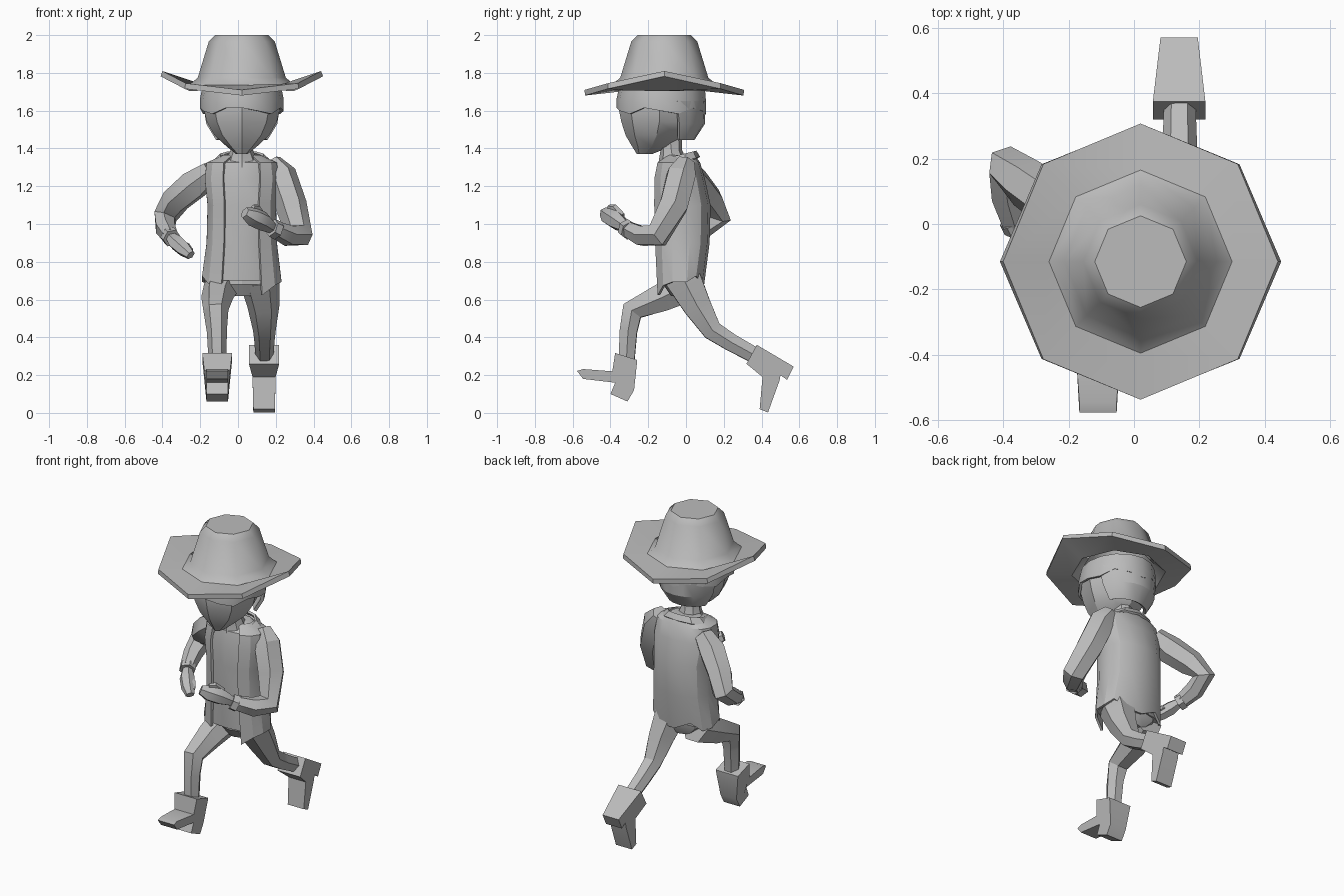
import bpy, bmesh
from math import sin, cos, radians, copysign, tau
from mathutils import Vector

CENTER = 0.02
default_cube = bpy.data.objects.get("Cube")
if default_cube:
    bpy.data.objects.remove(default_cube, do_unlink=True)

# One plain clay colour
clay = bpy.data.materials.new("plain_grey")
clay.use_nodes = True
clay.diffuse_color = (0.5, 0.5, 0.5, 1)
for node in clay.node_tree.nodes:
    if node.type == "BSDF_PRINCIPLED":
        node.inputs["Base Color"].default_value = clay.diffuse_color
        node.inputs["Roughness"].default_value = 0.8


def finish(name, bm, thickness=0, outward=True, smooth=28):
    """Turn a bmesh into a shaded object, with optional thickness."""
    if outward:
        bmesh.ops.recalc_face_normals(bm, faces=bm.faces)
    mesh = bpy.data.meshes.new(name)
    bm.to_mesh(mesh)
    bm.free()
    mesh.materials.append(clay)
    obj = bpy.data.objects.new(name, mesh)
    bpy.context.collection.objects.link(obj)
    bpy.ops.object.select_all(action="DESELECT")
    obj.select_set(True)
    bpy.context.view_layer.objects.active = obj
    if thickness:
        solid = obj.modifiers.new("thickness", "SOLIDIFY")
        solid.thickness = thickness
        solid.offset = -1
        bpy.ops.object.modifier_apply(modifier=solid.name)
    bpy.ops.object.shade_smooth_by_angle(angle=radians(smooth))
    return obj


def bridge(bm, rings, closed):
    for upper, lower in zip(rings, rings[1:]):
        count = len(upper)
        for i in range(count if closed else count - 1):
            j = (i + 1) % count
            bm.faces.new((upper[i], lower[i], lower[j], upper[j]))


def soften(value, power):
    return copysign(abs(value) ** power, value)


def body(name, levels, sides, power=1.0, gap=0, hem=None, tilt=0, thickness=0,
         cap_top=True, smooth=28):
    """Stack level rings (z, front y, back y, half width) from top to bottom.
    A gap in degrees leaves the front open; hem(angle) shifts the last ring;
    tilt raises the back of every ring."""
    bm = bmesh.new()
    rings = []
    closed = gap == 0
    start = radians(gap)
    step = (tau - 2 * start) / (sides if closed else sides - 1)
    for level, (z, front, back, width) in enumerate(levels):
        ring = []
        for i in range(sides):
            a = start + i * step
            x = CENTER + width * soften(sin(a), power)
            reach = -(back - front) / 2 * soften(cos(a), power)
            shift = hem(a, i) if hem and level == len(levels) - 1 else 0
            ring.append(bm.verts.new((x, (front + back) / 2 + reach, z + shift + tilt * reach)))
        rings.append(ring)
    bridge(bm, rings, closed)
    if closed and cap_top:
        bm.faces.new(rings[0])
    if closed and not thickness:
        bm.faces.new(rings[-1][::-1])
    return finish(name, bm, thickness, outward=False, smooth=smooth)


def limb(name, path, sides=6, flat=1.0):
    """Tube through (x, y, z, radius) stations; flat scales the second axis."""
    bm = bmesh.new()
    points = [Vector(p[:3]) for p in path]
    rings = []
    side = Vector((1, 0, 0))
    for i, point in enumerate(points):
        ahead = points[min(i + 1, len(points) - 1)] - point
        behind = point - points[max(i - 1, 0)]
        along = (ahead.normalized() + behind.normalized()).normalized()
        side = (side - along * side.dot(along)).normalized()
        other = along.cross(side)
        radius = path[i][3]
        rings.append([bm.verts.new(point + radius * (side * cos(tau * k / sides)
                      + other * flat * sin(tau * k / sides))) for k in range(sides)])
    bridge(bm, rings, True)
    bm.faces.new(rings[0])
    bm.faces.new(rings[-1])
    return finish(name, bm)


def boot(name, x, profile):
    """Side profile (y, z) extruded across x, flared near the shaft opening."""
    points = [Vector(p) for p in profile]
    opening = (points[0] + points[1]) / 2
    bm = bmesh.new()
    sides = []
    for sign in (-1, 1):
        sides.append([bm.verts.new((
            x + sign * (.057 + .25 * max(0, .15 - (p - opening).length)), p.x, p.y))
            for p in points])
        bm.faces.new(sides[-1])
    bridge(bm, sides, True)
    return finish(name, bm)


# Hat: eight-sided crown flowing into a brim with raised sides
body("hat",
     [(2.0, -.255, .025, .14), (1.965, -.29, .06, .175), (1.775, -.348, .118, .233),
      (1.735, -.395, .165, .28), (1.71, -.537, .307, .42)],
     8, hem=lambda a, i: .1 * abs(sin(a)) ** 3, thickness=.03, smooth=38)

# Head, neck and hair
body("head",
     [(1.72, -.34, .08, .2), (1.62, -.358, .08, .205), (1.54, -.342, .06, .185),
      (1.47, -.32, .01, .145), (1.41, -.285, -.08, .08), (1.37, -.26, -.18, .03)], 8)
body("neck", [(1.46, -.15, -.02, .06), (1.39, -.135, -.02, .06), (1.3, -.15, .02, .1)], 8)
body("hair_cap", [(1.72, -.355, .1, .21), (1.66, -.368, .105, .222), (1.615, -.368, .105, .222)],
     16, hem=lambda a, i: -.016 * (i % 3), thickness=.015, cap_top=False)
body("hair_back", [(1.65, -.355, .105, .22), (1.53, -.31, .1, .2), (1.445, -.2, .045, .145)],
     9, gap=110, thickness=.02)

# Shirt, with the open coat built from the same levels
torso = [(1.365, -.1, .045, .1), (1.325, -.16, .075, .19), (1.24, -.178, .1, .2),
         (1.1, -.18, .13, .185), (.9, -.175, .125, .19), (.7, -.16, .095, .215)]
body("shirt", [(z, front + .016, back - .016, width - .016) for z, front, back, width in torso],
     12, power=.8)


def ragged_hem(angle, i):
    long_front = -.05 if angle < .9 else 0
    return long_front + (.025 if i % 3 == 1 else -.03 * abs(cos(angle)))


body("coat", torso, 13, power=.8, gap=25, hem=ragged_hem, thickness=.014)
body("collar", [(1.365, -.13, .055, .12), (1.325, -.17, .075, .16)],
     9, power=.9, gap=35, tilt=.25, thickness=.014)

# Hips and legs in full stride
body("hips", [(.76, -.12, .09, .17), (.68, -.12, .08, .17), (.62, -.08, .05, .09)], 8)
limb("right_leg", [(-.08, .02, .68, .1), (-.11, -.13, .61, .085), (-.117, -.285, .54, .066),
                   (-.112, -.305, .43, .053), (-.108, -.315, .26, .047)])
limb("left_leg", [(.11, -.02, .72, .11), (.135, .06, .565, .085), (.14, .14, .435, .06),
                  (.14, .24, .372, .053), (.14, .4, .285, .047)])
boot("right_boot", -.11,
     [(-.375, .317), (-.258, .28), (-.275, .12), (-.31, .06), (-.4, .1), (-.375, .16),
      (-.545, .18), (-.577, .222), (-.545, .232), (-.39, .22)])
boot("left_boot", .138,
     [(.32, .26), (.375, .36), (.57, .245), (.535, .175), (.5, .2), (.495, .17),
      (.434, .002), (.39, .02), (.405, .19)])

# Left arm swung forward, right arm swung back
limb("left_sleeve", [(.18, .0, 1.33, .05), (.225, -.025, 1.26, .085), (.28, -.065, 1.1, .085),
                     (.325, -.15, .94, .072), (.27, -.235, .937, .058), (.19, -.31, .975, .045)])
limb("right_sleeve", [(-.14, .02, 1.28, .06), (-.23, .055, 1.21, .085), (-.33, .125, 1.125, .078),
                      (-.385, .175, 1.04, .066), (-.385, .09, .98, .057), (-.36, .0, .935, .045)])

# Cuffs and loosely closed hands
limb("left_cuff", [(.21, -.3, .965, .052), (.18, -.32, .98, .05)])
limb("right_cuff", [(-.365, .015, .94, .05), (-.35, -.015, .925, .05)])
limb("left_palm", [(.18, -.315, .98, .034), (.13, -.365, 1.015, .055), (.075, -.405, 1.04, .055),
                   (.035, -.43, 1.06, .033)], flat=.9)
limb("right_palm", [(-.355, -.01, .93, .03), (-.325, -.055, .9, .045), (-.285, -.1, .865, .042),
                    (-.25, -.13, .835, .027)], flat=.9)
limb("left_thumb", [(.13, -.34, 1.04, .022), (.1, -.38, 1.085, .02), (.08, -.41, 1.09, .012)], 5)
limb("right_thumb", [(-.32, -.06, .9, .022), (-.27, -.07, .885, .018), (-.245, -.1, .86, .01)], 5)
